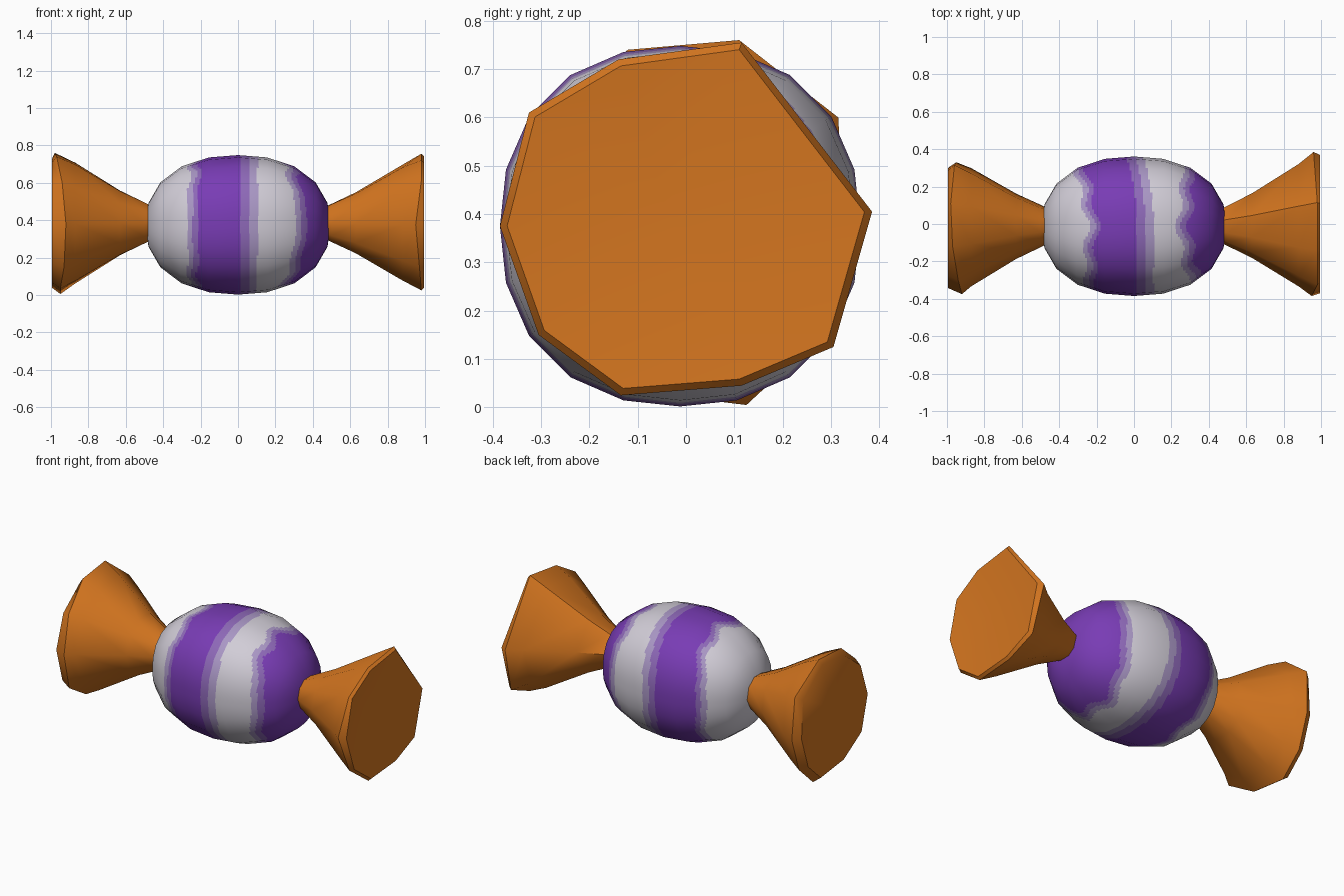
import bpy, bmesh, math
from mathutils import Vector, Matrix

cube = bpy.data.objects.get("Cube")
if cube:
    bpy.data.objects.remove(cube)


def material(name, rgb):
    m = bpy.data.materials.new(name)
    m.use_nodes = True
    m.diffuse_color = (*rgb, 1)
    bsdf = next(n for n in m.node_tree.nodes if n.type == 'BSDF_PRINCIPLED')
    bsdf.inputs["Base Color"].default_value = (*rgb, 1)
    return m


white = material("white", (0.64, 0.61, 0.68))
lavender = material("lavender", (0.40, 0.31, 0.56))
violet = material("violet", (0.27, 0.14, 0.48))
purple = material("purple", (0.19, 0.045, 0.46))
orange = material("orange", (0.66, 0.18, 0.014))


def make_object(name, bm, mats):
    mesh = bpy.data.meshes.new(name)
    bm.to_mesh(mesh)
    bm.free()
    for m in mats:
        mesh.materials.append(m)
    ob = bpy.data.objects.new(name, mesh)
    bpy.context.collection.objects.link(ob)
    return ob


# Candy body: faceted, slightly squared ellipsoid with the poles along x
CENTRE = Vector((0, -0.012, 0.375))
SIZE = Vector((0.495, 0.373, 0.373))
POWER = 2.25
bm = bmesh.new()
bmesh.ops.create_uvsphere(bm, u_segments=20, v_segments=10, radius=1,
                          matrix=Matrix.Rotation(math.pi / 2, 4, 'Y'))
for v in bm.verts:
    v.co /= sum(abs(c) ** POWER for c in v.co) ** (1 / POWER)
bmesh.ops.subdivide_edges(bm, edges=bm.edges[:], cuts=12, use_grid_fill=True)
bmesh.ops.scale(bm, vec=SIZE, verts=bm.verts)


def around(a, front, top, back, bottom):
    """Blend four values around the girth; a = 0 at the front, rising to the top."""
    c, s = math.cos(a), math.sin(a)
    return ((front if c > 0 else back) * c * c + (top if s > 0 else bottom) * s * s)


def stripe(p):
    """Material slot: 0 white, 1 lavender, 2 violet, 3 purple."""
    a = math.atan2(p.z, -p.y)
    wave = 0.022 * math.sin(a) ** 2 * math.sin(9 * a)
    left = around(a, -0.215, -0.2, -0.28, -0.21) + wave
    mid = around(a, 0.015, 0.015, -0.04, 0.01)
    right = around(a, 0.37, 0.3, 0.33, 0.29) - wave
    depth = max(min((p.x - left) / 0.027, (mid - p.x) / 0.045), (p.x - right) / 0.03)
    return 3 if depth > 0 else 2 if depth > -1 else 1 if depth > -2 else 0


def body_normal(co):
    return Vector([math.copysign(abs(c / s) ** (POWER - 1) / s, c)
                   for c, s in zip(co, SIZE)]).normalized()


for f in bm.faces:
    f.material_index = stripe(f.calc_center_median())
    f.smooth = True
normals = [body_normal(v.co) for v in bm.verts]
bmesh.ops.translate(bm, vec=CENTRE, verts=bm.verts)
body = make_object("candy_body", bm, [white, lavender, violet, purple])
body.data.normals_split_custom_set_from_vertices(normals)


# Wrapper twists: a round neck lofted out to an uneven rim, then a lip and a fan
def twist(name, side, rim, rings, lip_x, lip_size):
    bm = bmesh.new()
    mid = Vector((-0.01, 0.385))

    def add_loop(size, roundness, x=None):
        loop = []
        for rim_x, y, z in rim:
            d = Vector((y, z)) - mid
            d = d.lerp(d.normalized() * 0.37, roundness) * size + mid
            loop.append(bm.verts.new((side * (x or rim_x), d.x, d.y)))
        return loop

    loops = [add_loop(size, roundness, x) for x, size, roundness in rings]
    loops += [add_loop(1, 0), add_loop(lip_size, 0, lip_x)]
    n = len(rim)
    for a, b in zip(loops, loops[1:]):
        for i in range(n):
            j = (i + 1) % n
            bm.faces.new((a[i], a[j], b[j], b[i]))
    bm.faces.new(loops[0])
    hub = bm.verts.new((side * 0.965, -0.04, 0.41))
    for i in range(n):
        bm.faces.new((loops[-1][i], loops[-1][(i + 1) % n], hub))
    bmesh.ops.recalc_face_normals(bm, faces=bm.faces)
    ob = make_object(name, bm, [orange])
    bpy.ops.object.select_all(action='DESELECT')
    ob.select_set(True)
    bpy.context.view_layer.objects.active = ob
    bpy.ops.object.shade_smooth_by_angle(angle=math.radians(48))


twist("left_twist", 1,
      [(0.98, -0.325, 0.61), (0.98, -0.14, 0.72), (0.98, 0.115, 0.755),
       (0.96, 0.385, 0.405), (0.975, 0.305, 0.125), (0.98, 0.115, 0.045),
       (0.98, -0.135, 0.025), (0.97, -0.305, 0.15), (0.95, -0.385, 0.375)],
      [(0.45, 0.22, 1), (0.5, 0.29, 0.9), (0.63, 0.46, 0.7), (0.88, 0.87, 0.6)],
      0.995, 0.96)
twist("right_twist", -1,
      [(0.94, -0.3, 0.6), (0.97, -0.12, 0.74), (0.98, 0.11, 0.76), (0.96, 0.315, 0.6),
       (0.95, 0.33, 0.34), (0.95, 0.26, 0.13), (0.95, 0.125, 0.005),
       (0.95, -0.12, 0.035), (0.93, -0.31, 0.15), (0.92, -0.375, 0.38)],
      [(0.45, 0.24, 1), (0.5, 0.31, 0.9), (0.63, 0.48, 0.7), (0.87, 0.88, 0.4)],
      0.995, 0.91)
